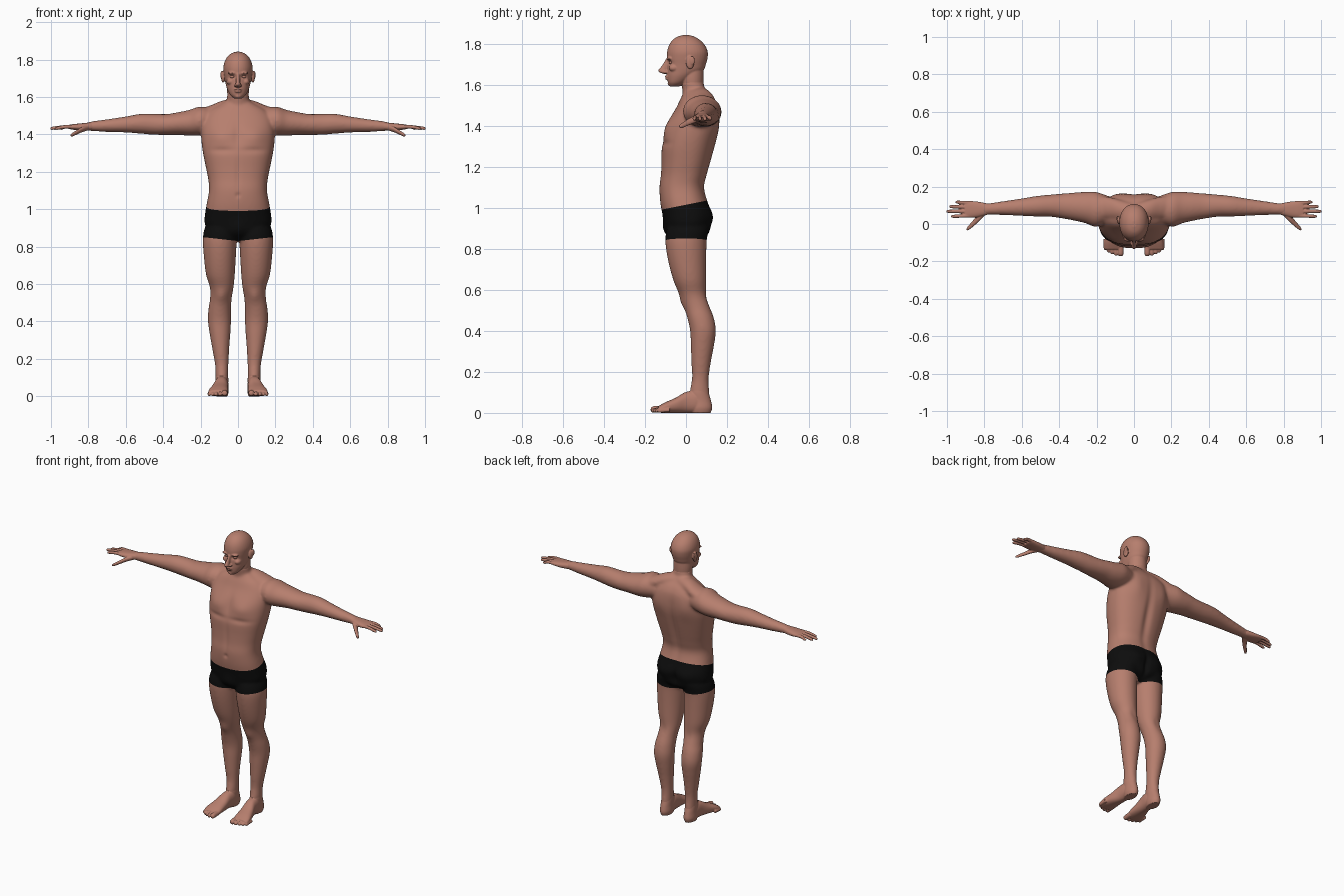
import bpy, bmesh, math
from mathutils import Vector, Matrix


def material(name, rgb):
    m = bpy.data.materials.new(name)
    m.diffuse_color = (*rgb, 1)
    return m


SKIN = material("skin", (0.47, 0.21, 0.155))
BLACK = material("black cloth", (0.004, 0.004, 0.004))


def spline(rows, steps=5):
    """Catmull-Rom through the section rows."""
    out = []
    for i in range(len(rows) - 1):
        p = [rows[max(0, min(len(rows) - 1, i + k))] for k in (-1, 0, 1, 2)]
        for s in range(steps):
            t = s / steps
            out.append([0.5 * (2 * b + (c - a) * t + (2 * a - 5 * b + 4 * c - d) * t * t
                               + (3 * b - a - 3 * c + d) * t ** 3) for a, b, c, d in zip(*p)])
    return out + [list(rows[-1])]


def loft(bm, axis, rows, side=1, power=2.0, n=32):
    """Rows are (position on axis, centre u, centre v, radius u, radius v)."""
    rings = []
    for t, cu, cv, ru, rv in spline(rows):
        ring = []
        for k in range(n):
            a = 2 * math.pi * k / n
            c, s = math.cos(a), math.sin(a)
            u = cu + max(ru, .002) * math.copysign(abs(c) ** (2 / power), c)
            v = cv + max(rv, .002) * math.copysign(abs(s) ** (2 / power), s)
            x, y, z = {"X": (t, u, v), "Y": (u, t, v), "Z": (u, v, t)}[axis]
            ring.append(bm.verts.new((x * side, y, z)))
        rings.append(ring)
    for a, b in zip(rings, rings[1:]):
        for k in range(n):
            bm.faces.new((a[k], a[(k + 1) % n], b[(k + 1) % n], b[k]))
    bm.faces.new(rings[0])
    bm.faces.new(rings[-1])


def ball(bm, centre, radii):
    bmesh.ops.create_uvsphere(bm, u_segments=24, v_segments=14, radius=1,
                              matrix=Matrix.Translation(centre) @ Matrix.Diagonal((*radii, 1)))


def fuse(name, bm, voxel, smooth, bumps=(), finish=None):
    """Merge overlapping pieces into one skin, then sculpt soft bumps."""
    bmesh.ops.recalc_face_normals(bm, faces=bm.faces)
    me = bpy.data.meshes.new(name)
    bm.to_mesh(me)
    bm.free()
    ob = bpy.data.objects.new(name, me)
    bpy.context.collection.objects.link(ob)
    r = ob.modifiers.new("fuse", "REMESH")
    r.mode, r.voxel_size = "VOXEL", voxel
    s = ob.modifiers.new("soften", "SMOOTH")
    s.factor, s.iterations = 0.5, smooth
    dg = bpy.context.evaluated_depsgraph_get()
    new = bpy.data.meshes.new_from_object(ob.evaluated_get(dg))
    ob.modifiers.clear()
    ob.data = new
    new.materials.clear()
    new.materials.append(SKIN)
    new.materials.append(BLACK)
    bm = bmesh.new()
    bm.from_mesh(new)
    for v in bm.verts:
        x, y, z = v.co
        push = 0
        for (cx, cy, cz), (rx, ry, rz), d in bumps:
            e = ((abs(x) - cx) / rx) ** 2 + ((y - cy) / ry) ** 2 + ((z - cz) / rz) ** 2
            if e < 6:
                push += d * math.exp(-e)
        v.co.y += push
        v.co.z = max(v.co.z, 0)
    for f in bm.faces:
        f.smooth = True
        f.material_index = 0
    if finish:
        finish(bm)
    bm.to_mesh(new)
    bm.free()
    return ob


# Body: torso, neck, shoulders, arms and legs
bm = bmesh.new()
loft(bm, "Z", [(.83, 0, 0, .05, .05), (.87, 0, .008, .14, .10), (.92, 0, .007, .177, .112),
               (.97, 0, .006, .177, .121), (1.03, 0, -.01, .167, .116), (1.10, 0, -.02, .155, .11),
               (1.16, 0, -.01, .159, .113), (1.22, 0, 0, .171, .12), (1.30, 0, .012, .187, .13),
               (1.37, 0, .028, .196, .13), (1.43, 0, .04, .196, .122), (1.49, 0, .055, .185, .102),
               (1.53, 0, .055, .15, .083), (1.555, 0, .05, .105, .065), (1.58, 0, .045, .06, .05)],
     power=2.35, n=48)
loft(bm, "Z", [(1.50, 0, .07, .09, .07), (1.55, 0, .052, .07, .066), (1.58, 0, .037, .061, .056),
               (1.62, 0, .03, .058, .056)])
for s in (1, -1):
    loft(bm, "X", [(-.01, .06, 1.54, .05, .055), (.08, .075, 1.537, .055, .045),
                   (.14, .085, 1.518, .06, .04), (.20, .09, 1.497, .06, .04)], s)
    loft(bm, "X", [(.12, .08, 1.475, .06, .06), (.20, .078, 1.472, .093, .077),
                   (.26, .088, 1.462, .084, .069), (.32, .093, 1.458, .075, .061),
                   (.38, .096, 1.453, .067, .056), (.45, .098, 1.454, .059, .056),
                   (.52, .095, 1.457, .055, .053), (.60, .09, 1.453, .047, .043),
                   (.70, .085, 1.447, .037, .034), (.78, .08, 1.444, .031, .026),
                   (.82, .079, 1.44, .035, .019)], s)
    loft(bm, "Z", [(.93, .08, .01, .07, .08), (.90, .09, .008, .088, .10), (.84, .097, 0, .091, .101),
                   (.75, .097, .005, .086, .094), (.65, .094, .018, .077, .081),
                   (.58, .087, .033, .063, .067), (.52, .092, .053, .058, .063),
                   (.46, .098, .072, .061, .065), (.40, .099, .083, .062, .063),
                   (.33, .096, .08, .055, .057), (.25, .092, .074, .045, .048),
                   (.17, .087, .07, .036, .041), (.11, .086, .066, .034, .047),
                   (.07, .086, .068, .033, .05)], s)

body_bumps = [
    ((.09, -.08, 1.385), (.06, .07, .045), -.012),   # chest muscle
    ((0, -.09, 1.40), (.025, .07, .07), .006),       # breastbone
    ((.08, -.10, 1.315), (.07, .06, .016), .006),    # crease under chest
    ((0, -.13, 1.18), (.014, .05, .10), .004),       # belly midline
    ((0, -.13, 1.075), (.012, .04, .012), .006),     # navel
    ((0, .13, 1.24), (.025, .08, .20), -.012),       # spine groove
    ((.10, .15, 1.42), (.05, .06, .07), .008),       # shoulder blade
    ((.08, .11, .94), (.05, .07, .05), .012),        # buttock
    ((0, .12, .91), (.016, .07, .06), -.016),        # cleft
    ((0, -.10, .90), (.04, .06, .04), -.010),        # front of briefs
    ((.088, -.02, .535), (.03, .05, .035), -.008),   # kneecap
    ((.09, .10, .55), (.02, .05, .04), -.004),       # hollow of knee
]


def briefs(bm):
    """Cut clean waist and hem lines, then colour between them."""
    for co, no in (((0, 0, 1.015), (0, -.2, 1)), ((0, 0, .83), (.11, 0, 1)), ((0, 0, .83), (-.11, 0, 1))):
        bmesh.ops.bisect_plane(bm, geom=bm.verts[:] + bm.edges[:] + bm.faces[:], dist=1e-5,
                               plane_co=co, plane_no=Vector(no).normalized())
    for f in bm.faces:
        c = f.calc_center_median()
        f.material_index = int(c.z < 1.015 + .2 * c.y and c.z > .83 + .11 * abs(c.x))
        f.smooth = True


fuse("body", bm, .007, 14, body_bumps, briefs)

# Head with nose, brow, cheeks, lips, chin and ears
bm = bmesh.new()
loft(bm, "Z", [(1.56, 0, .04, .05, .045), (1.60, 0, .032, .056, .053), (1.64, 0, .03, .058, .056),
               (1.69, 0, .03, .054, .055)])
loft(bm, "Z", [(1.592, 0, -.055, .02, .024), (1.61, 0, -.045, .041, .043), (1.64, 0, -.025, .057, .067),
               (1.67, 0, -.004, .066, .088), (1.70, 0, .003, .071, .094), (1.73, 0, .006, .076, .099),
               (1.76, 0, .007, .078, .099), (1.79, 0, .005, .071, .089), (1.815, 0, .002, .057, .070),
               (1.833, 0, 0, .036, .045), (1.842, 0, 0, .012, .016)], power=2.1, n=40)
loft(bm, "Z", [(1.725, 0, -.087, .009, .011), (1.69, 0, -.102, .010, .018), (1.670, 0, -.113, .013, .022),
               (1.660, 0, -.110, .015, .018), (1.653, 0, -.100, .008, .010)])
for s in (1, -1):
    ball(bm, (s * .013, -.100, 1.662), (.009, .011, .008))
    ball(bm, (s * .030, -.080, 1.728), (.026, .015, .008))
    ball(bm, (s * .042, -.058, 1.682), (.020, .026, .018))
    ball(bm, (s * .080, .020, 1.708), (.010, .020, .032))
    ball(bm, (s * .088, .030, 1.718), (.006, .014, .022))
ball(bm, (0, -.091, 1.640), (.022, .012, .006))
ball(bm, (0, -.090, 1.630), (.019, .012, .006))
ball(bm, (0, -.076, 1.605), (.018, .014, .012))
fuse("head", bm, .0035, 4, [((.030, -.09, 1.709), (.017, .04, .010), .010)])

# Eyes
for s, label in ((1, "left"), (-1, "right")):
    bm = bmesh.new()
    ball(bm, (s * .030, -.071, 1.708), (.013, .012, .008))
    for f in bm.faces:
        f.smooth = True
    me = bpy.data.meshes.new("eye_" + label)
    bm.to_mesh(me)
    bm.free()
    me.materials.append(SKIN)
    bpy.context.collection.objects.link(bpy.data.objects.new("eye_" + label, me))

# Hands and feet
for s, label in ((1, "left"), (-1, "right")):
    bm = bmesh.new()
    loft(bm, "X", [(.77, .08, 1.444, .026, .021), (.80, .079, 1.442, .034, .021),
                   (.84, .078, 1.440, .042, .019), (.88, .078, 1.440, .045, .015),
                   (.905, .078, 1.440, .042, .011)], s, 2.4)
    for y0, y1, tip in ((.112, .117, .955), (.090, .093, .988), (.067, .068, 1.003), (.045, .041, .978)):
        loft(bm, "X", [(.87, y0, 1.441, .010, .010), (.92, (y0 + y1) / 2, 1.441, .0095, .0095),
                       (tip - .012, y1, 1.433, .0085, .0085), (tip, y1, 1.431, .004, .004)], s, n=16)
    loft(bm, "X", [(.80, .062, 1.437, .018, .015), (.83, .035, 1.428, .022, .015),
                   (.86, .003, 1.412, .017, .012), (.885, -.021, 1.399, .012, .010),
                   (.895, -.028, 1.395, .005, .005)], s, n=20)
    fuse("hand_" + label, bm, .003, 3)

    bm = bmesh.new()
    loft(bm, "Z", [(.14, .086, .068, .030, .038), (.10, .086, .065, .034, .046),
                   (.06, .086, .070, .034, .052), (.025, .086, .072, .036, .056),
                   (0, .086, .072, .030, .048)])if s > 0 else loft(
        bm, "Z", [(.14, .086, .068, .030, .038), (.10, .086, .065, .034, .046),
                  (.06, .086, .070, .034, .052), (.025, .086, .072, .036, .056),
                  (0, .086, .072, .030, .048)], -1)
    loft(bm, "Y", [(.10, .086, .035, .025, .034), (.05, .086, .052, .035, .052),
                   (0, .090, .051, .037, .051), (-.05, .098, .037, .045, .037),
                   (-.10, .105, .026, .052, .026), (-.135, .108, .017, .050, .016)], s, 2.3)
    for x, tip, r in ((.071, -.172, .016), (.096, -.170, .0115), (.117, -.162, .011),
                      (.136, -.152, .0105), (.153, -.139, .010)):
        loft(bm, "Y", [(tip + .06, x, r + .004, r, r), (tip + .02, x, r + .002, r * .95, r),
                       (tip + .006, x, r, r * .85, r * .85), (tip, x, r, r * .4, r * .4)], s, n=16)
    fuse("foot_" + label, bm, .0035, 3)
